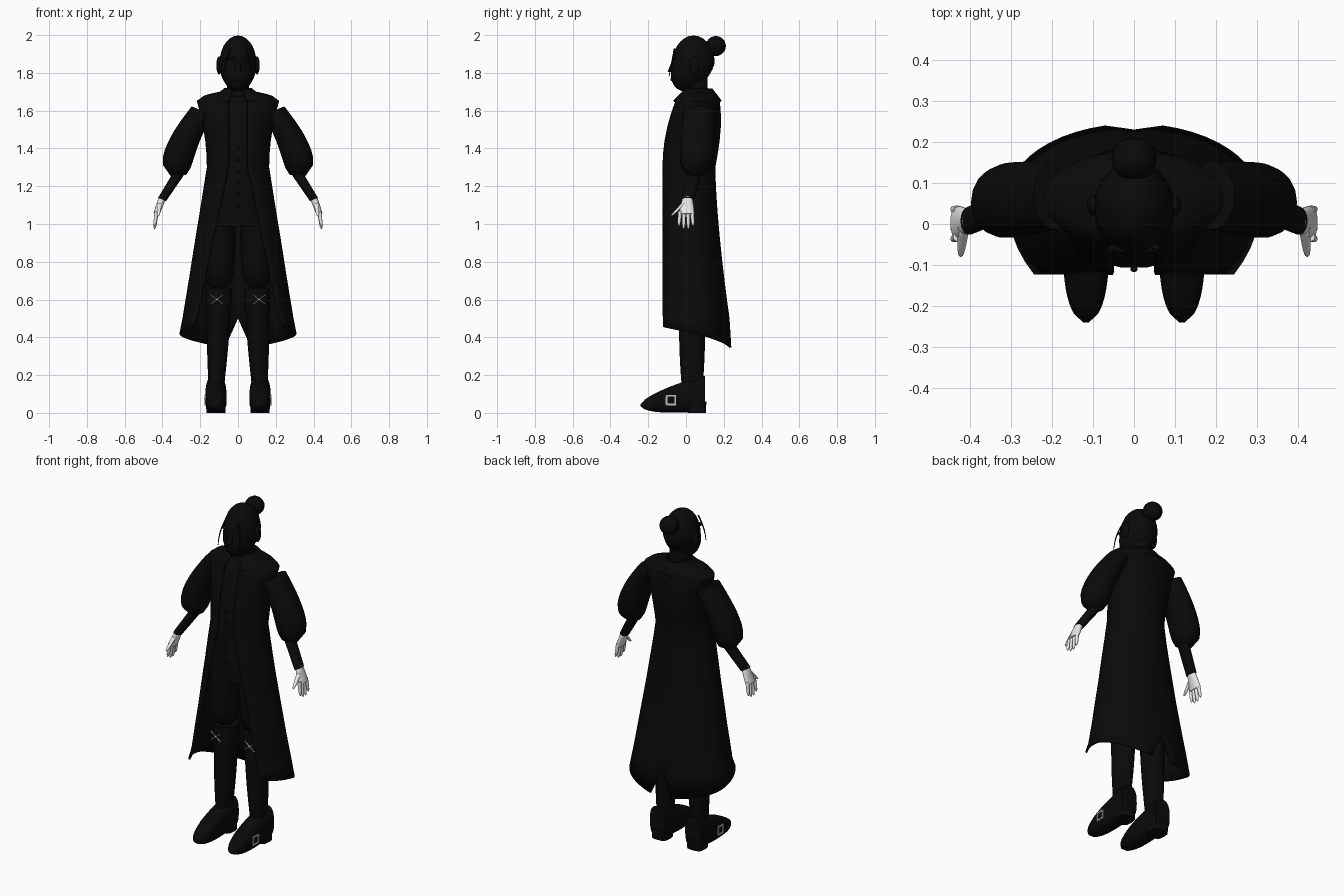
import bpy, bmesh
from math import sin, cos, asin, pi, sqrt, copysign, radians
from mathutils import Vector

cube = bpy.data.objects.get("Cube")
if cube:
    bpy.data.objects.remove(cube)


def material(name, value):
    mat = bpy.data.materials.new(name)
    mat.use_nodes = True
    colour = (value, value, value, 1)
    mat.diffuse_color = colour
    mat.node_tree.nodes["Principled BSDF"].inputs["Base Color"].default_value = colour
    return mat


BLACK = material("near_black", .003)
WHITE = material("pale_white", .8)
GREY = material("light_grey", .55)
X, Y, Z = Vector((1, 0, 0)), Vector((0, 1, 0)), Vector((0, 0, 1))
SLANT = Vector((.92, 0, .38))


def mix(a, b, t):
    return a + (b - a) * t


def finish(name, bm, mat=BLACK, mirror=False):
    bmesh.ops.recalc_face_normals(bm, faces=bm.faces)
    mesh = bpy.data.meshes.new(name)
    bm.to_mesh(mesh)
    bm.free()
    mesh.materials.append(mat)
    mesh.shade_smooth()
    mesh.set_sharp_from_angle(angle=radians(50))
    obj = bpy.data.objects.new(name, mesh)
    bpy.context.collection.objects.link(obj)
    if mirror:
        obj.modifiers.new("mirror", 'MIRROR')
    return obj


def bridge(bm, rows, closed):
    """Join neighbouring rows of vertices with quads."""
    count = len(rows[0])
    for low, high in zip(rows, rows[1:]):
        for i in range(count if closed else count - 1):
            j = (i + 1) % count
            bm.faces.new((low[i], low[j], high[j], high[i]))


def ring(bm, centre, u, v, square=1, seg=18):
    def power(value):
        return copysign(abs(value) ** square, value)
    angles = [2 * pi * i / seg for i in range(seg)]
    return [bm.verts.new(centre + u * power(cos(a)) + v * power(sin(a))) for a in angles]


def add_limb(bm, start, end, r_start, r_end, depth=(1, 1), u=X, v=Y,
             bow=0, swell=0, tip=False, square=1, steps=10):
    """Tapering tube; depth is the radius along v relative to that along u."""
    rows = []
    for i in range(steps + 1):
        t = i / steps
        arch = sin(pi * t)
        radius = mix(r_start, r_end, t) + swell * arch
        if tip:
            radius *= max(.15, sqrt(1 - t ** 8))
        centre = mix(Vector(start), Vector(end), t) + u * bow * arch
        rows.append(ring(bm, centre, u * radius, v * radius * mix(*depth, t), square))
    bridge(bm, rows, True)
    bm.faces.new(rows[0])
    bm.faces.new(rows[-1])


def limb(name, *shape, mirror=True, **options):
    bm = bmesh.new()
    add_limb(bm, *shape, **options)
    return finish(name, bm, mirror=mirror)


def ball_mesh(centre, size):
    bm = bmesh.new()
    bmesh.ops.create_uvsphere(bm, u_segments=20, v_segments=14, radius=1)
    bmesh.ops.scale(bm, vec=size, verts=bm.verts)
    bmesh.ops.translate(bm, vec=centre, verts=bm.verts)
    return bm


def ball(name, centre, size, mat=BLACK, mirror=False):
    return finish(name, ball_mesh(centre, size), mat, mirror)


# Head: an ellipsoid whose lower half slides forward into the jaw
bm = ball_mesh((0, .04, 1.85), (.098, .112, .148))
for vert in bm.verts:
    vert.co.y -= .3 * max(0, 1.85 - vert.co.z)
finish("head", bm)
limb("neck", (0, .055, 1.62), (0, .06, 1.8), .06, .055, mirror=False)
limb("nose", (0, -.06, 1.88), (0, -.08, 1.805), .008, .018, mirror=False)
ball("lips", (0, -.07, 1.765), (.025, .012, .01))
ball("brows", (.04, -.06, 1.88), (.025, .012, .01), mirror=True)
ball("ears", (.1, .045, 1.84), (.015, .025, .048), mirror=True)
ball("hair_bun", (0, .158, 1.942), (.055, .053, .053))
limb("hair_tie", (0, .1, 1.92), (0, .14, 1.93), .035, .03, u=X, v=Z, mirror=False)
limb("hair_locks", (.04, -.06, 1.93), (.07, -.09, 1.78), .005, .002, bow=.01)


# Coat section at a height: z, half width, front edge x, front y, back y, vent x
def skirt(z):
    flare = (1.3 - z) / .9
    return (z, .16 + .145 * flare, .05 + .19 * flare, -.12,
            .15 + .09 * flare ** 1.5, max(0, .5 - z) * .7)


def chest(z):
    rise = (z - 1.3) / .4
    return (z, .16 + .07 * rise ** 2, .05, -.12 + .09 * rise ** 2, .15 + .03 * sin(2.5 * rise), 0)


def shoulder(t):
    return (1.65 + .05 * sqrt(t), mix(.215, .07, t), .04, mix(-.05, 0, t), mix(.17, .135, t), 0)


def collar(t):
    return (mix(1.715, 1.65, t), mix(.07, .15, t), mix(.03, .045, t),
            mix(0, -.065, t), mix(.135, .185, t), 0)


def open_sheet(name, rows, hem=0, steps=16):
    """Cloth open at the front; one half is built and mirrored."""
    bm = bmesh.new()
    lines = []
    for row in rows:
        z, width, edge, front, back, vent = row
        first, last = asin(edge / width), pi - asin(vent / width)
        middle = (front + back) / 2
        reach = (middle - front) / cos(first)
        line = []
        for i in range(steps + 1):
            a = mix(first, last, i / steps)
            y = middle - cos(a) * (reach if cos(a) > 0 else back - middle)
            x = width * sin(a) if i < steps or vent else 0
            drop = hem * (.5 - i / steps) if row is rows[-1] else 0
            line.append(bm.verts.new((x, y, z + drop)))
        lines.append(line)
    bridge(bm, lines, False)
    solid = finish(name, bm, mirror=True).modifiers.new("cloth", 'SOLIDIFY')
    solid.thickness, solid.offset = .01, 0


skirt_rows = [skirt(1.3 - .1 * k) for k in range(10)]
chest_rows = [chest(1.65 - .07 * k) for k in range(5)]
shoulder_rows = [shoulder(1 - k / 4) for k in range(4)]
open_sheet("coat", shoulder_rows + chest_rows + skirt_rows, hem=.11)
open_sheet("coat_collar", [collar(k / 3) for k in range(4)])

# Waistcoat follows the coat sections, a little smaller and closed
bm = bmesh.new()
rows = []
for z, width, edge, front, back, vent in shoulder_rows + chest_rows + skirt_rows[:4]:
    centre = Vector((0, (front + back) / 2, z - .01))
    rows.append(ring(bm, centre, X * width * .9, Y * ((back - front) / 2 - .012)))
bridge(bm, rows, True)
bm.faces.new(rows[0])
bm.faces.new(rows[-1])
finish("waistcoat", bm)
for k in range(6):
    ball(f"button_{k + 1}", (0, -.11, 1.4 - .06 * k), (.009, .007, .009))
limb("neckcloth", (0, .053, 1.66), (0, .057, 1.72), .07, .06, mirror=False)

# Puffed sleeves over narrow cuffs
limb("sleeves", (.19, .07, 1.6), (.345, .05, 1.25), .06, .093, depth=(1.4, 1),
     u=SLANT, bow=.02, tip=True)
limb("cuffs", (.315, .045, 1.265), (.402, .008, 1.13), .028, .023, depth=(1.3, 1.5), u=SLANT)

# Hands: palm, four fingers and thumb
bm = bmesh.new()
add_limb(bm, (.4, .008, 1.14), (.433, .004, 1.05), .02, .016, depth=(1.3, 2.6), u=SLANT)
for k in range(4):
    side = k - 1.5
    add_limb(bm, (.43, .021 * side, 1.07), (.442, .025 * side, .97 + .008 * side ** 2),
             .011, .008, tip=True)
add_limb(bm, (.415, -.01, 1.11), (.423, -.08, 1.04), .014, .008, tip=True)
finish("hands", bm, WHITE, mirror=True)

# Breeches, knee bands and stockings
limb("breeches", (.09, .02, 1.1), (.102, .024, .64), .078, .084, depth=(1.2, 1.1), tip=True)
limb("knee_bands", (.1, .03, .66), (.1, .03, .56), .068, .07, depth=(1.05, 1.05))
limb("stockings", (.1, .032, .6), (.116, .033, .1), .066, .038, depth=(1.05, 1.4), swell=.004)

# Knee bows: two crossed strings and a knot
bm = bmesh.new()
for side in (-1, 1):
    add_limb(bm, (.08, -.05, .6 - .025 * side), (.145, -.05, .6 + .025 * side),
             .004, .004, u=Y, v=Z)
finish("knee_bows", bm, GREY, mirror=True)
ball("bow_knots", (.112, -.052, .6), (.008, .006, .006), GREY, mirror=True)

# Shoes with block heels and square side buckles
limb("shoes", (.117, .1, .105), (.117, -.24, .04), .053, .045, depth=(1.75, .8),
     u=X, v=Z, swell=.008, tip=True, square=.7, steps=16)
limb("heels", (.117, .057, 0), (.117, .055, .06), .05, .053, square=.6)
bm = bmesh.new()
for side in (-1, 1):
    for axis, other in ((Y, Z), (Z, Y)):
        bar = bmesh.ops.create_cube(bm, size=1)["verts"]
        bmesh.ops.scale(bm, vec=(X + axis) * .009 + other * .055, verts=bar)
        bmesh.ops.translate(bm, vec=Vector((.174, -.08, .067)) + axis * side * .023, verts=bar)
finish("shoe_buckles", bm, GREY, mirror=True)
